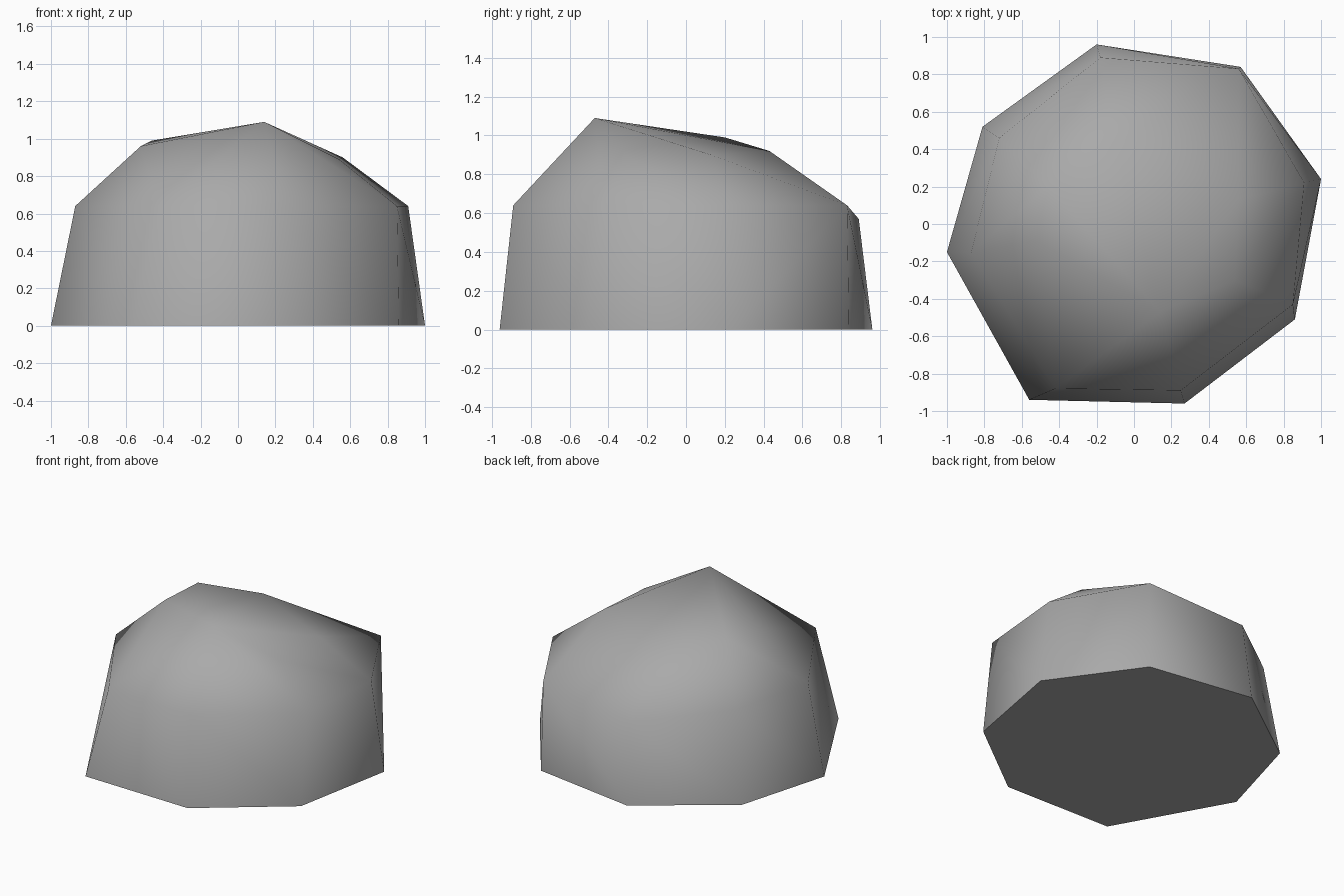
import bpy
import bmesh
import math

cube = bpy.data.objects.get("Cube")
if cube:
    bpy.data.objects.remove(cube, do_unlink=True)

# Stone colour
stone = bpy.data.materials.new("stone_grey")
stone.use_nodes = True
colour = (0.4, 0.4, 0.4, 1)
stone.diffuse_color = colour
stone.node_tree.nodes["Principled BSDF"].inputs["Base Color"].default_value = colour

# Footprint on the ground
base = [(-0.20, 0.96), (0.57, 0.84), (1.0, 0.24), (0.86, -0.51),
        (0.27, -0.96), (-0.56, -0.94), (-1.0, -0.15), (-0.81, 0.52)]
# Shoulder where the walls turn inwards
shoulder = [(-0.18, 0.89, 0.57), (0.56, 0.83, 0.64), (0.91, 0.22, 0.64),
            (0.85, -0.43, 0.64), (0.25, -0.89, 0.64), (-0.42, -0.88, 0.64),
            (-0.87, -0.15, 0.64), (-0.72, 0.46, 0.64)]
# Crown with its peak towards the front
crown = [(0.14, -0.47, 1.09), (0.54, -0.30, 0.89), (0.56, 0.13, 0.90),
         (-0.10, 0.43, 0.92), (-0.46, 0.20, 0.99), (-0.52, -0.09, 0.96)]

# Wrap the corners in a faceted shell
bm = bmesh.new()
for point in [(x, y, 0) for x, y in base] + shoulder + crown:
    bm.verts.new(point)
bmesh.ops.convex_hull(bm, input=bm.verts[:])
bmesh.ops.dissolve_limit(bm, angle_limit=math.radians(0.5),
                         verts=bm.verts[:], edges=bm.edges[:])
bmesh.ops.recalc_face_normals(bm, faces=bm.faces[:])
mesh = bpy.data.meshes.new("rock")
bm.to_mesh(mesh)
bm.free()

rock = bpy.data.objects.new("rock", mesh)
bpy.context.collection.objects.link(rock)
mesh.materials.append(stone)

# Soft walls and crown, crisp rim around the flat underside
bpy.ops.object.select_all(action="DESELECT")
rock.select_set(True)
bpy.context.view_layer.objects.active = rock
bpy.ops.object.shade_smooth_by_angle(angle=math.radians(65))
